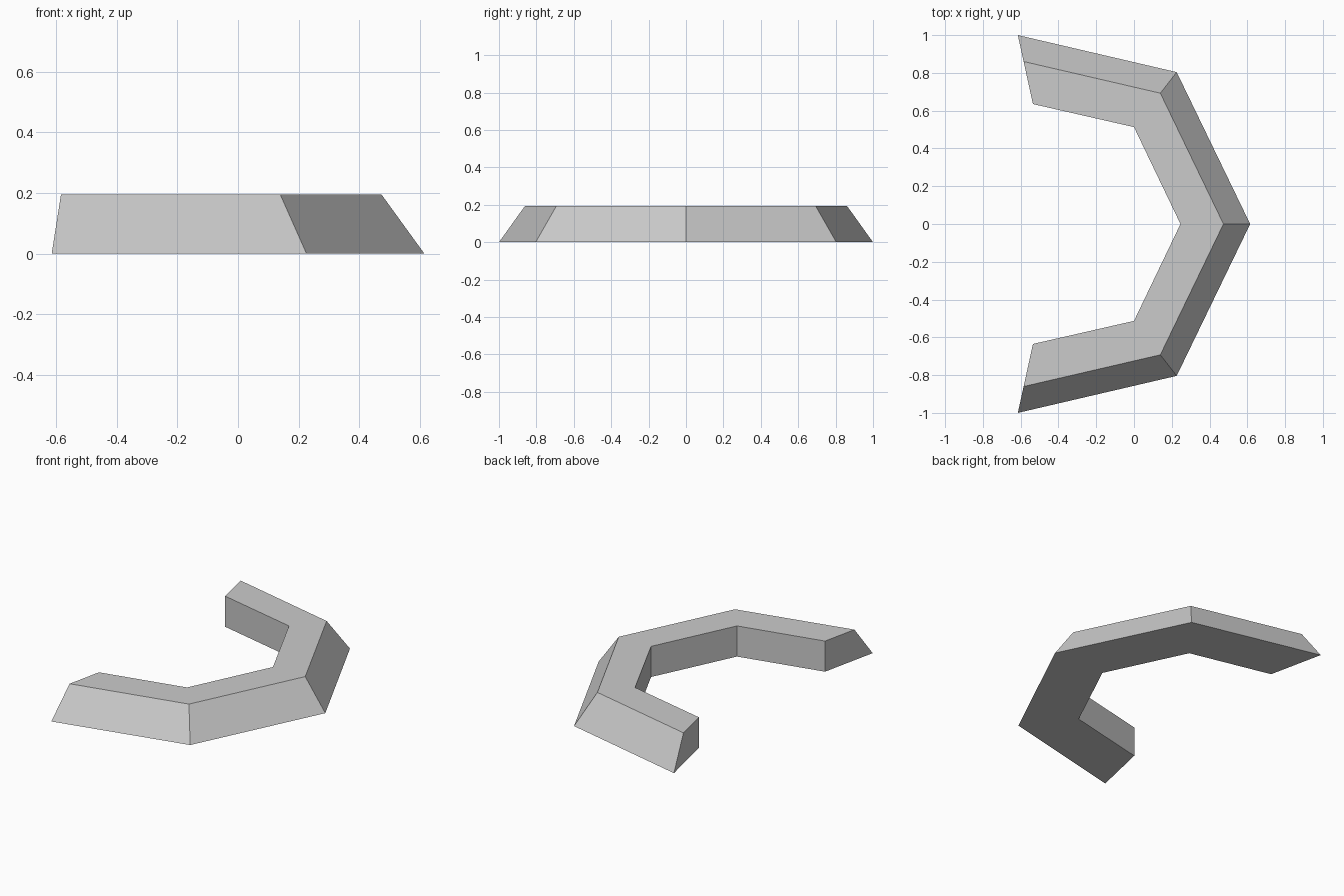
import bpy
import bmesh
from mathutils import Vector

cube = bpy.data.objects.get("Cube")
if cube:
    bpy.data.objects.remove(cube, do_unlink=True)

# Single pale grey material
grey = bpy.data.materials.new("pale_grey")
grey.use_nodes = True
colour = (0.6, 0.6, 0.6, 1)
grey.diffuse_color = colour
grey.node_tree.nodes["Principled BSDF"].inputs["Base Color"].default_value = colour

HEIGHT = 0.195
RIDGE = 0.383  # how far the outer slope runs inward, as a share of the width

# Outer and inner foot of the wall at each corner, front half then mirrored
half = [((-0.615, -1), (-0.535, -0.635)),
        ((0.226, -0.804), (0, -0.513)),
        ((0.615, 0), (0.246, 0))]
mirrored = [((o[0], -o[1]), (i[0], -i[1])) for o, i in reversed(half[:-1])]

# Sweep the sloped cross-section through the corners
bm = bmesh.new()
rings = []
for outer, inner in half + mirrored:
    o, i = Vector((*outer, 0)), Vector((*inner, 0))
    up = Vector((0, 0, HEIGHT))
    section = (o, i, i + up, o.lerp(i, RIDGE) + up)
    rings.append([bm.verts.new(p) for p in section])
for a, b in zip(rings, rings[1:]):
    for k in range(4):
        n = (k + 1) % 4
        bm.faces.new((a[k], a[n], b[n], b[k]))

# Flat end caps
bm.faces.new(rings[0])
bm.faces.new(rings[-1])
bmesh.ops.recalc_face_normals(bm, faces=bm.faces)

mesh = bpy.data.meshes.new("curved_wall")
bm.to_mesh(mesh)
bm.free()
mesh.materials.append(grey)
wall = bpy.data.objects.new("curved_wall", mesh)
bpy.context.collection.objects.link(wall)
